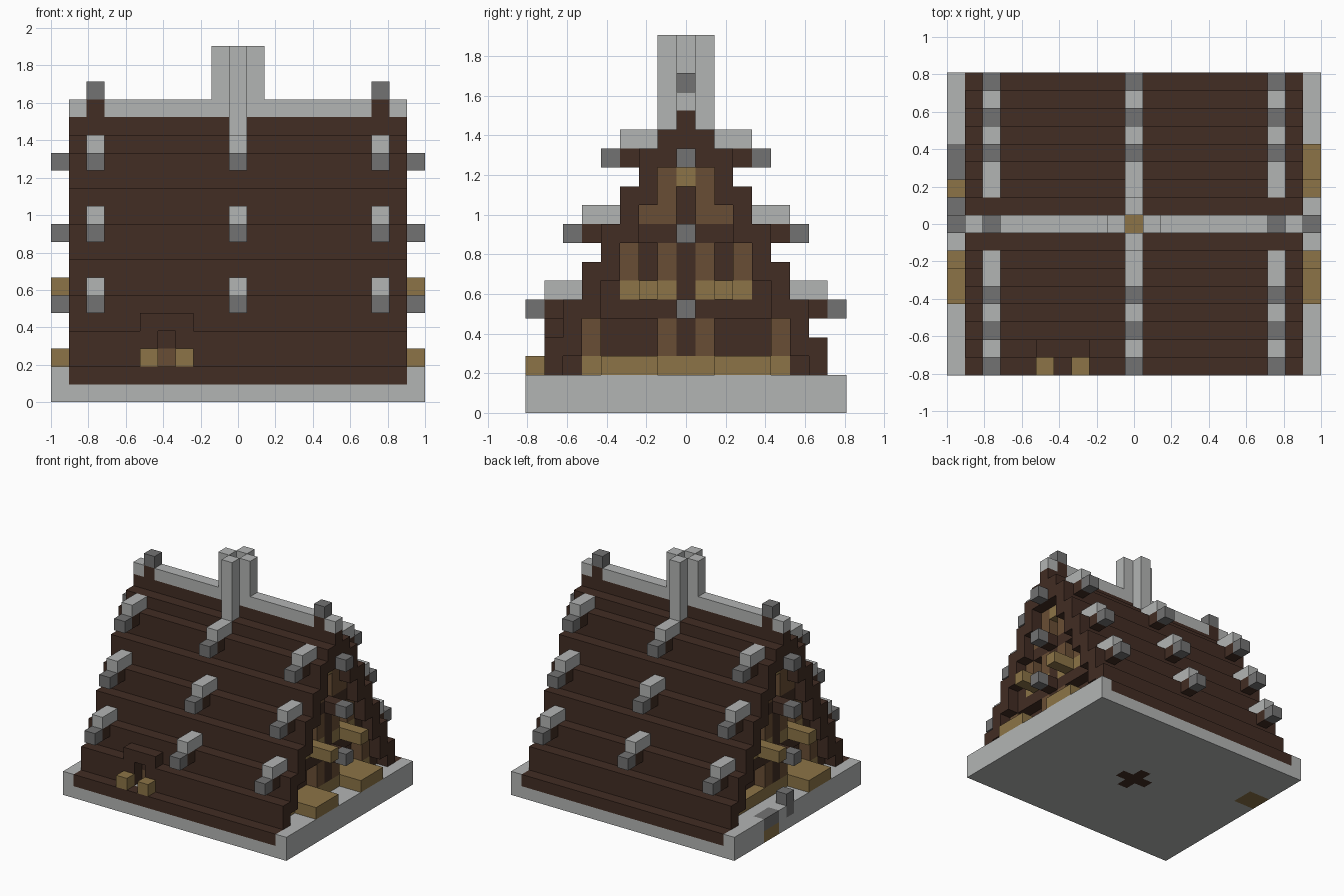
import bpy, bmesh
from mathutils import Vector

old = bpy.data.objects.get("Cube")
if old:
    bpy.data.objects.remove(old, do_unlink=True)

U = 2 / 21  # edge of one block


def material(name, rgb):
    m = bpy.data.materials.new(name)
    m.use_nodes = True
    m.diffuse_color = (*rgb, 1)
    m.node_tree.nodes["Principled BSDF"].inputs["Base Color"].default_value = (*rgb, 1)
    return m


MATS = {
    "stone": material("light_stone", (0.45, 0.46, 0.455)),
    "cobble": material("dark_stone", (0.17, 0.17, 0.17)),
    "bark": material("dark_timber", (0.054, 0.026, 0.017)),
    "plank": material("brown_timber", (0.141, 0.076, 0.035)),
    "straw": material("straw_timber", (0.262, 0.175, 0.063)),
}
cells = {}


def span(v):
    return range(v[0], v[1] + 1) if isinstance(v, tuple) else (v,)


def fill(part, mat, xs, ys, zs):
    """Fill a box of grid cells; later fills replace earlier ones."""
    for x in span(xs):
        for y in span(ys):
            for z in span(zs):
                cells[x, y, z] = (part, mat)


def carve(xs, ys, zs):
    for x in span(xs):
        for y in span(ys):
            for z in span(zs):
                cells.pop((x, y, z), None)


def side(s, a, b):
    """Range a..b mirrored by sign s."""
    return tuple(sorted((s * a, s * b)))


# foundation slab with hearth
fill("foundation", "stone", (-10, 10), (-8, 8), (0, 1))
fill("hearth", "bark", (-1, 1), 0, 0)
fill("hearth", "bark", 0, (-1, 1), 0)
fill("fire", "straw", 0, 0, 1)

# gable walls, windows and frames
for s in (-1, 1):
    for k in range(2, 14):
        w = 8 - (k + 1) // 2
        fill("gable_wall", "bark", s * 8, (-w, w), k)
    fill("gable_rail", "straw", s * 8, (-5, 5), 2)
    fill("gable_rail", "straw", s * 8, 0, 12)
    for t in (-1, 1):
        # window panes set back by one block
        for ys, zs in ((side(t, 2, 4), (3, 4)), (t * 2, (7, 8)), (0, (10, 11))):
            carve(s * 8, ys, zs)
            fill("window", "bark", s * 7, ys, zs)
        # posts
        for j, zs in ((1, (3, 4)), (5, (3, 4)), (1, (7, 8)), (3, (7, 8)), (1, (10, 12)), (2, 10)):
            fill("gable_post", "plank", s * 8, t * j, zs)
        # sills and planters
        fill("window_sill", "straw", s * 8, side(t, 1, 3), 6)
        fill("planter", "straw", side(s, 9, 10), t * 2, 6)
        fill("planter", "straw", side(s, 9, 10), side(t, 2, 4), 2)
    # ridge-wise beam ends
    for k in (5, 9, 13):
        fill("gable_beam", "bark", s * 9, 0, k)
        fill("gable_beam_end", "cobble", s * 10, 0, k)

# stepped roof
for t in (-1, 1):
    fill("roof", "bark", (-9, 9), t * 8, 1)
    for j in range(2, 8):
        top = 17 - 2 * j
        fill("roof", "bark", (-9, 9), t * j, (max(2, top - 2), top))
    fill("roof", "bark", (-9, 9), t, (13, 14))
    # rafters with stone caps
    for i in (-8, 0, 8):
        for k, j in ((5, 6), (9, 4), (13, 2)):
            fill("rafter", "bark", i, t * (j + 1), k)
            fill("rafter_end", "cobble", i, t * (j + 2), k)
            fill("rafter_cap", "stone", i, side(t, j, j + 1), k + 1)
fill("roof", "bark", (-9, 9), 0, (14, 15))

# ridge and finials
fill("ridge", "stone", (-9, 9), 0, 16)
for s in (-1, 1):
    fill("finial_post", "bark", s * 8, 0, 16)
    fill("finial", "cobble", s * 8, 0, 17)

# chimney: four stacks around an open flue
for s in (-1, 1):
    fill("chimney", "stone", s, 0, (16, 19))
    fill("chimney", "stone", 0, s, (14, 19))
carve(0, 0, (2, 19))

# small dormer low on the front slope
fill("dormer", "bark", (-5, -3), -7, 4)
carve(-4, -7, (2, 3))
fill("dormer_door", "plank", -4, -6, 2)
for i in (-5, -3):
    fill("dormer_step", "straw", i, -8, 2)

# side entrance
carve((-10, -9), (2, 4), 2)
fill("entrance_floor", "straw", (-10, -9), (3, 4), 0)
fill("entrance_step", "cobble", -10, (3, 4), 1)
fill("entrance_post", "cobble", -10, 1, (1, 2))

# one mesh per part, keeping only the open block faces
AXES = [Vector(a) * s for a in ((1, 0, 0), (0, 1, 0), (0, 0, 1)) for s in (-1, 1)]
for part, mat in dict.fromkeys(cells.values()):
    bm = bmesh.new()
    for pos, owner in cells.items():
        if owner != (part, mat):
            continue
        c = Vector(pos)
        for n in AXES:
            if tuple(int(v) for v in c + n) in cells:
                continue
            a = Vector((n.y, n.z, n.x))
            b = n.cross(a)
            mid = c + n / 2 + Vector((0, 0, 0.5))
            ring = (-a - b, a - b, a + b, b - a)
            bm.faces.new([bm.verts.new((mid + r / 2) * U) for r in ring])
    bmesh.ops.remove_doubles(bm, verts=bm.verts, dist=U / 100)
    bmesh.ops.dissolve_limit(bm, angle_limit=0.01, verts=bm.verts, edges=bm.edges)
    if bm.faces:
        me = bpy.data.meshes.new(part)
        bm.to_mesh(me)
        me.materials.append(MATS[mat])
        bpy.context.collection.objects.link(bpy.data.objects.new(part, me))
    bm.free()
